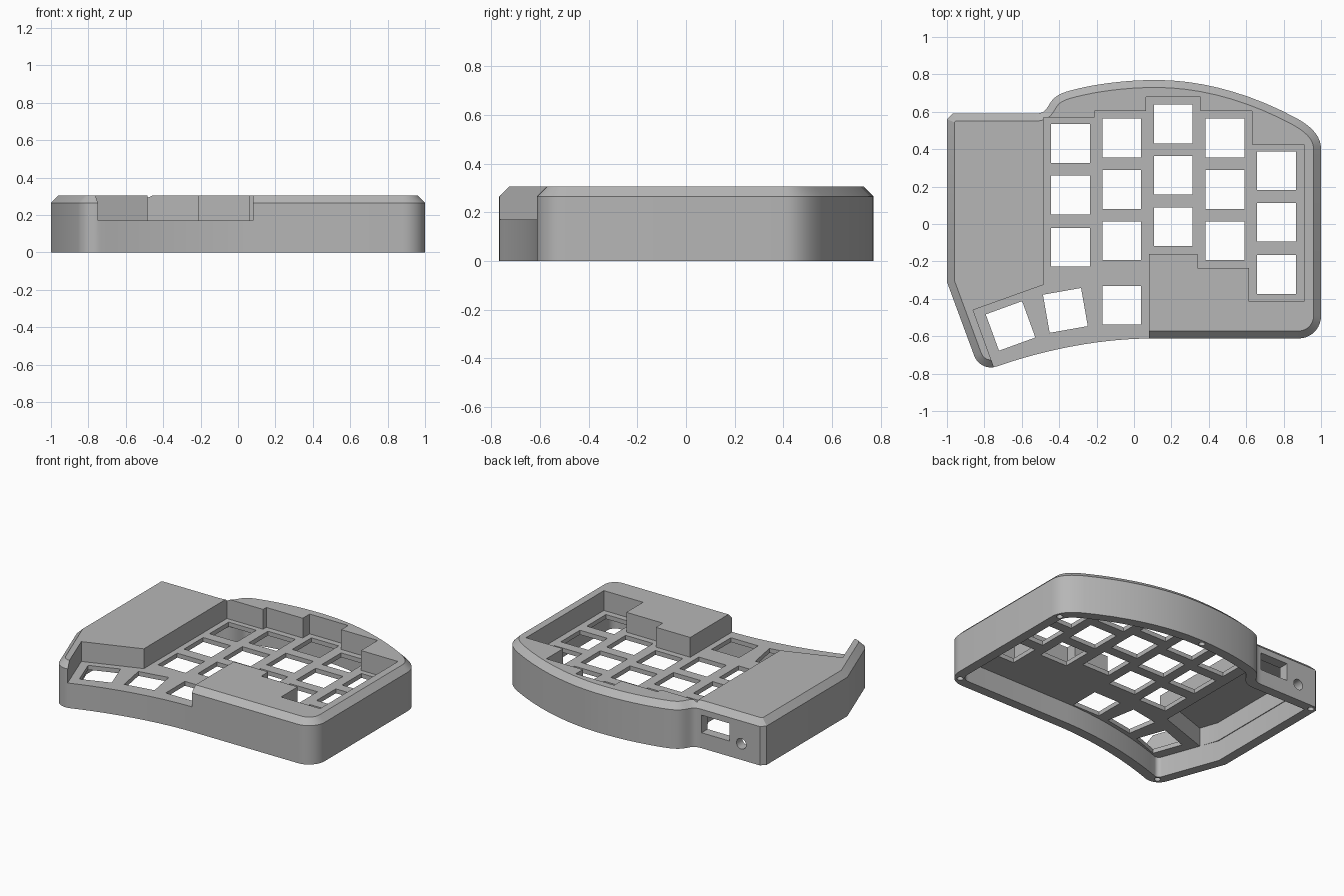
import bpy, bmesh, math
from mathutils import Vector, Matrix
from mathutils.geometry import interpolate_bezier

if "Cube" in bpy.data.objects:
    bpy.data.objects.remove(bpy.data.objects["Cube"])

CHAMFER_Z, TOP_Z, FLOOR_Z, CEILING_Z = 0.265, 0.305, 0.17, 0.14
WALL, CHAMFER = 0.065, 0.04

GREY = (0.47, 0.47, 0.47, 1)
grey = bpy.data.materials.new("grey_plastic")
grey.use_nodes = True
grey.diffuse_color = GREY
grey.node_tree.nodes["Principled BSDF"].inputs["Base Color"].default_value = GREY


def curve(points, steps=10):
    """Chain of cubic beziers: point, handle, handle, point, ..."""
    out = []
    for i in range(0, len(points) - 1, 3):
        seg = interpolate_bezier(*[Vector((*p, 0)) for p in points[i:i + 4]], steps)
        out += [Vector((v.x, v.y)) for v in seg[(1 if out else 0):]]
    return out


def arc(cx, cy, r, a0, a1, steps=9):
    angles = [math.radians(a0 + (a1 - a0) * i / steps) for i in range(steps + 1)]
    return [Vector((cx + r * math.cos(a), cy + r * math.sin(a))) for a in angles]


def inset(pts, d):
    """Move every edge of a counter-clockwise outline inwards."""
    out = []
    for i, p in enumerate(pts):
        e0 = (p - pts[i - 1]).normalized()
        e1 = (pts[(i + 1) % len(pts)] - p).normalized()
        n0, n1 = Vector((-e0.y, e0.x)), Vector((-e1.y, e1.x))
        out.append(p + (n0 + n1) * (d / (1 + n0.dot(n1))))
    return out


def add_loft(bm, levels):
    """Closed solid through a stack of counter-clockwise (outline, z) levels."""
    rings = [[bm.verts.new((p[0], p[1], z)) for p in pts] for pts, z in levels]
    n = len(rings[0])
    for lo, hi in zip(rings, rings[1:]):
        for i in range(n):
            j = (i + 1) % n
            bm.faces.new((lo[i], lo[j], hi[j], hi[i]))
    bm.faces.new(rings[0][::-1])
    bm.faces.new(rings[-1])


def finish(name, bm):
    mesh = bpy.data.meshes.new(name)
    bm.to_mesh(mesh)
    bm.free()
    mesh.materials.append(grey)
    obj = bpy.data.objects.new(name, mesh)
    bpy.context.collection.objects.link(obj)
    return obj


def solid(name, *levels):
    bm = bmesh.new()
    add_loft(bm, levels)
    return finish(name, bm)


def cut(target, cutter):
    cutter.hide_render = True
    mod = target.modifiers.new(cutter.name, 'BOOLEAN')
    mod.operation, mod.solver, mod.object = 'DIFFERENCE', 'EXACT', cutter
    bpy.context.view_layer.objects.active = target
    bpy.ops.object.modifier_apply(modifier=mod.name)
    bpy.data.objects.remove(cutter)


# Outer outline, counter-clockwise from the front right corner
right_and_back = arc(0.88, -0.492, 0.12, -90, 0) + curve([
    (1, 0.40), (1, 0.47), (0.95, 0.52), (0.87, 0.565),
    (0.62, 0.70), (0.36, 0.77), (0.12, 0.77),
    (-0.08, 0.77), (-0.25, 0.74), (-0.36, 0.708),
    (-0.43, 0.685), (-0.44, 0.66), (-0.463, 0.623),
    (-0.48, 0.595), (-0.50, 0.59), (-0.54, 0.59)])
thumb_and_front = ([Vector((-1, -0.31))] + arc(-0.765, -0.672, 0.095, 200, 288)[:-1]
                   + curve([(-0.7356, -0.7623), (-0.5, -0.68), (-0.2, -0.612), (0.1, -0.612)], 16))
outline = right_and_back + [Vector((-0.97, 0.59)), Vector((-1, 0.56))] + thumb_and_front
square_outline = right_and_back + [Vector((-1, 0.59))] + thumb_and_front

# Chamfered case body
case = solid("keyboard_case", (outline, 0), (outline, CHAMFER_Z),
             (inset(outline, CHAMFER), TOP_Z))

# Hollow underside, taller under the controller bay
cavity = inset(square_outline, WALL)
cut(case, solid("cavity_cutter", (cavity, -0.1), (cavity, CEILING_Z)))
bay = [(-0.93, 0.52), (-0.93, -0.30), (-0.888, -0.425), (-0.52, -0.30), (-0.52, 0.52)]
cut(case, solid("bay_cutter", (bay, 0.05), (bay, 0.268)))

# Stepped key well, open at the front
well = [(-0.483, 0.57), (-0.483, -0.325), (-0.86, -0.46), (-0.706, -0.883), (0.08, -0.883),
        (0.08, -0.16), (0.34, -0.16), (0.34, -0.235), (0.615, -0.235), (0.615, -0.415),
        (0.91, -0.415), (0.91, 0.425), (0.63, 0.425), (0.63, 0.605), (0.355, 0.605),
        (0.355, 0.68), (0.065, 0.68), (0.065, 0.605), (-0.21, 0.605), (-0.21, 0.57)]
cut(case, solid("well_cutter", (well, FLOOR_Z), (well, 0.5)))

# Square switch openings: (x, y, turn in degrees)
columns = {-0.34: (0.43, 0.155, -0.125), -0.065: (0.46, 0.185, -0.09, -0.435),
           0.21: (0.535, 0.26, -0.015), 0.487: (0.46, 0.185, -0.09),
           0.762: (0.285, 0.01, -0.27)}
keys = [(x, y, 0) for x, ys in columns.items() for y in ys]
keys += [(-0.367, -0.462, 10), (-0.66, -0.545, 20)]
bm = bmesh.new()
for x, y, turn in keys:
    square = arc(x, y, 0.207 / math.sqrt(2), 45 + turn, 315 + turn, 3)
    add_loft(bm, [(square, 0.08), (square, 0.25)])
cut(case, finish("switch_cutter", bm))

# Cable port and round socket in the back wall
port = [(-0.74, 0.48), (-0.53, 0.48), (-0.53, 0.68), (-0.74, 0.68)]
cut(case, solid("port_cutter", (port, 0.105), (port, 0.225)))
bm = bmesh.new()
bmesh.ops.create_cone(bm, cap_ends=True, segments=24, radius1=0.036, radius2=0.036, depth=0.2,
                      matrix=Matrix.Translation((-0.83, 0.58, 0.11)) @ Matrix.Rotation(math.pi / 2, 4, 'X'))
cut(case, finish("socket_cutter", bm))

# Screw holes in the bottom rim
bm = bmesh.new()
for x, y in ((0.94, -0.552), (0.96, 0.43), (0.07, 0.735), (-0.962, 0.553), (-0.795, -0.722)):
    ring = arc(x, y, 0.02, 0, 337.5, 15)
    add_loft(bm, [(ring, -0.05), (ring, 0.1)])
cut(case, finish("screw_cutter", bm))

# Smooth curved walls, crisp edges
bpy.ops.object.select_all(action='DESELECT')
case.select_set(True)
bpy.context.view_layer.objects.active = case
bpy.ops.object.shade_smooth_by_angle(angle=math.radians(25))
